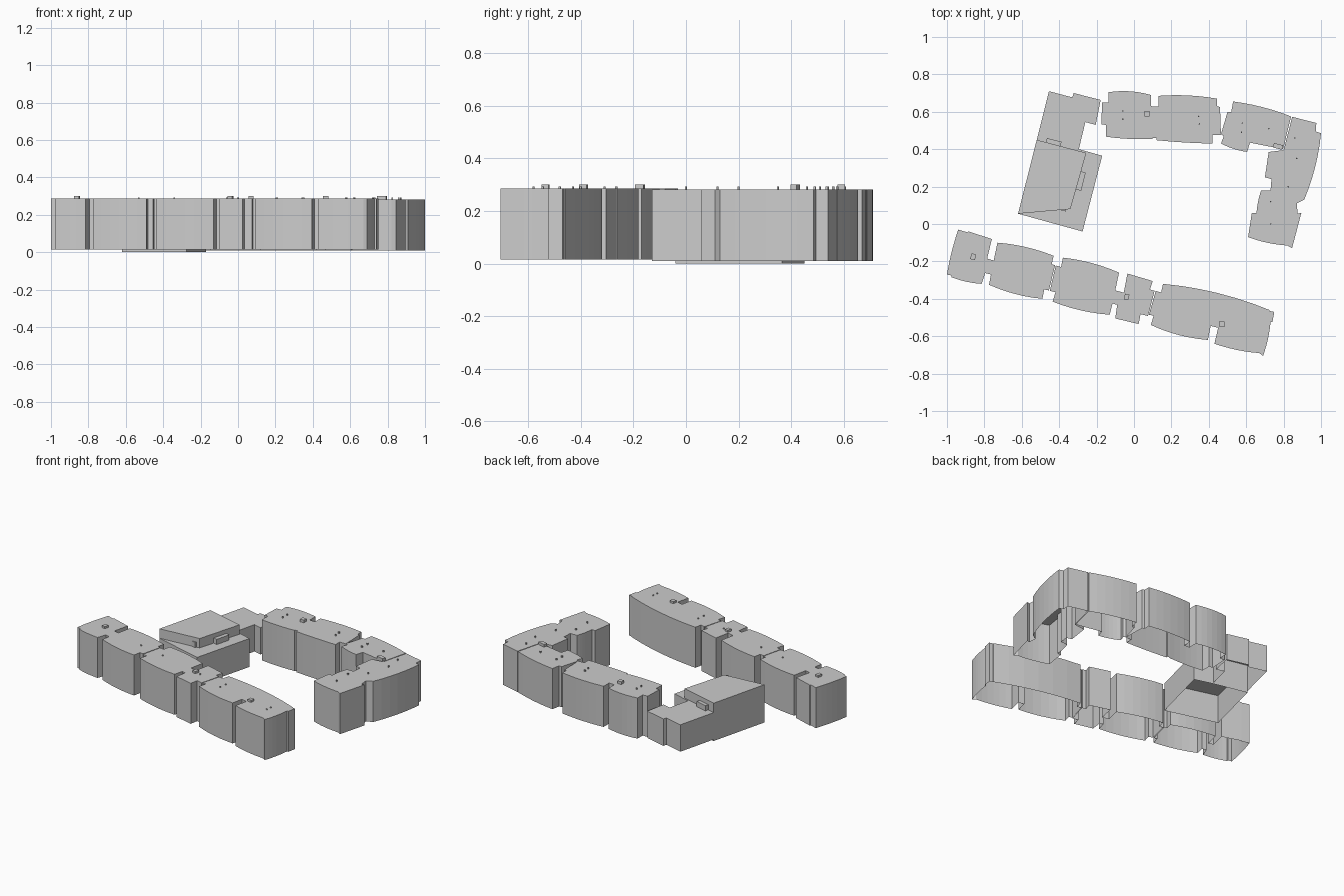
import bpy, bmesh, math
from mathutils import Vector, Matrix


def outline(pts, segs=6):
    """Clockwise outline; a third value on a point bows the next edge outward."""
    out = []
    for i, p in enumerate(pts):
        a, b = Vector(p[:2]), Vector(pts[(i + 1) % len(pts)][:2])
        out.append(a)
        if len(p) > 2:
            d = b - a
            n = Vector((-d.y, d.x)).normalized()
            for k in range(1, segs):
                t = k / segs
                out.append(a + d * t + n * p[2] * 4 * t * (1 - t))
    return out


def shell(name, pts, z0, z1):
    """Walls and a flat roof, open underneath."""
    bm = bmesh.new()
    ring = outline(pts)
    low = [bm.verts.new((p.x, p.y, z0)) for p in ring]
    top = [bm.verts.new((p.x, p.y, z1)) for p in ring]
    n = len(ring)
    for i in range(n):
        j = (i + 1) % n
        bm.faces.new((low[j], low[i], top[i], top[j]))
    bm.faces.new(list(reversed(top)))
    me = bpy.data.meshes.new(name)
    bm.to_mesh(me)
    bm.free()
    ob = bpy.data.objects.new(name, me)
    bpy.context.collection.objects.link(ob)
    return ob


def box(name, x, y, sx, sy, z0, z1, tilt=-14):
    bm = bmesh.new()
    bmesh.ops.create_cube(bm, size=1)
    bmesh.ops.transform(bm, verts=bm.verts,
                        matrix=Matrix.Diagonal((sx, sy, z1 - z0, 1)))
    me = bpy.data.meshes.new(name)
    bm.to_mesh(me)
    bm.free()
    ob = bpy.data.objects.new(name, me)
    ob.location = (x, y, (z0 + z1) / 2)
    ob.rotation_euler.z = math.radians(tilt)
    bpy.context.collection.objects.link(ob)


FRONT = (0.015, 0.286)
BACK = (0.01, 0.282)

# Front row: three apartment blocks with recessed stairwells
shell("front_block_west", [
    (-.94, -.03), (-.89, -.045), (-.885, -.04), (-.76, -.08), (-.785, -.185), (-.75, -.195),
    (-.73, -.10, .012), (-.43, -.17), (-.44, -.215), (-.422, -.22), (-.455, -.355),
    (-.48, -.35), (-.49, -.40, .012), (-.775, -.325), (-.765, -.27), (-.795, -.262),
    (-.815, -.32, .006), (-.975, -.285), (-.975, -.275), (-1.0, -.27, .005)], *FRONT)
shell("front_block_middle", [
    (-.418, -.222), (-.39, -.23), (-.38, -.18, .012), (-.08, -.26), (-.10, -.355), (-.055, -.367),
    (-.035, -.265), (.10, -.305), (.085, -.35), (.11, -.357), (.075, -.492), (.035, -.482),
    (.025, -.535), (-.10, -.505), (-.09, -.432), (-.115, -.425), (-.13, -.485, .012),
    (-.435, -.415), (-.42, -.365), (-.45, -.357)], *FRONT)
shell("front_block_east", [
    (.116, -.358), (.145, -.366), (.155, -.32, .022), (.725, -.46), (.725, -.465), (.75, -.47),
    (.74, -.525), (.73, -.525, .006), (.69, -.705), (.67, -.69, .008), (.43, -.64), (.45, -.555),
    (.41, -.545), (.395, -.62, .014), (.09, -.54), (.105, -.49), (.08, -.485)], *FRONT)

# Back row and the east wing
shell("back_block", [
    (-.135, .705, .012), (.09, .69), (.09, .63), (.13, .627), (.13, .685, .01), (.445, .67),
    (.445, .63), (.46, .625), (.465, .475), (.42, .475), (.42, .43, .003), (.12, .448),
    (.12, .46), (.10, .46), (.10, .455, .006), (-.15, .467), (-.15, .53), (-.175, .532),
    (-.17, .65), (-.135, .65)], *BACK)
shell("northeast_block", [
    (.53, .655, .01), (.84, .575), (.797, .40), (.62, .435), (.605, .385, .006),
    (.465, .43), (.48, .47), (.465, .48), (.50, .60), (.52, .60)], *BACK)
shell("east_block", [
    (.846, .573), (.975, .54), (.972, .495), (1.0, .485, .014), (.91, .13), (.87, .11), (.875, .055),
    (.895, .06), (.845, -.13), (.82, -.115, .008), (.61, -.07), (.63, .06), (.655, .06, .004),
    (.68, .18), (.73, .18), (.735, .24), (.70, .25), (.72, .385), (.80, .395)], *BACK)

# Low hall: north part, deeper south part and raised storey
LOW, HIGH = .19, .253
shell("hall_north", [
    (-.455, .71), (-.33, .677), (-.322, .70), (-.178, .663), (-.205, .53), (-.26, .545),
    (-.295, .40), (-.52, .45)], 0.01, LOW)
shell("hall_south", [
    (-.52, .45), (-.295, .40), (-.17, .365), (-.275, -.04), (-.62, .055)], 0.0, LOW)
shell("hall_upper_storey", [
    (-.52, .45), (-.255, .38), (-.34, .08), (-.62, .055)], LOW, HIGH)
box("hall_north_bay", -.43, .435, .08, .03, LOW, .225)
box("hall_east_bay", -.285, .23, .03, .10, LOW, .225)
box("hall_south_bay", -.395, .09, .07, .03, LOW, .225)

# Roof lift housings
for x, y, sx, sy, a in [(-.86, -.175, .026, .032, -14), (-.04, -.39, .024, .03, -14),
                        (.47, -.535, .028, .028, -5), (.07, .59, .028, .028, 0),
                        (.77, .415, .05, .025, -14)]:
    box("lift_housing", x, y, sx, sy, .28, .30, a)

# Small roof vents
for x, y in [(-.53, -.265), (-.34, -.31), (0, -.40), (.21, -.43), (.205, -.48), (.625, -.545),
             (.62, -.58), (-.06, .605), (-.06, .56), (.345, .575), (.35, .535), (.58, .54),
             (.575, .49), (.72, .51), (.87, .35), (.825, .20), (.73, .12), (.73, 0), (.86, .46)]:
    box("roof_vent", x, y, .007, .007, .28, .293)
